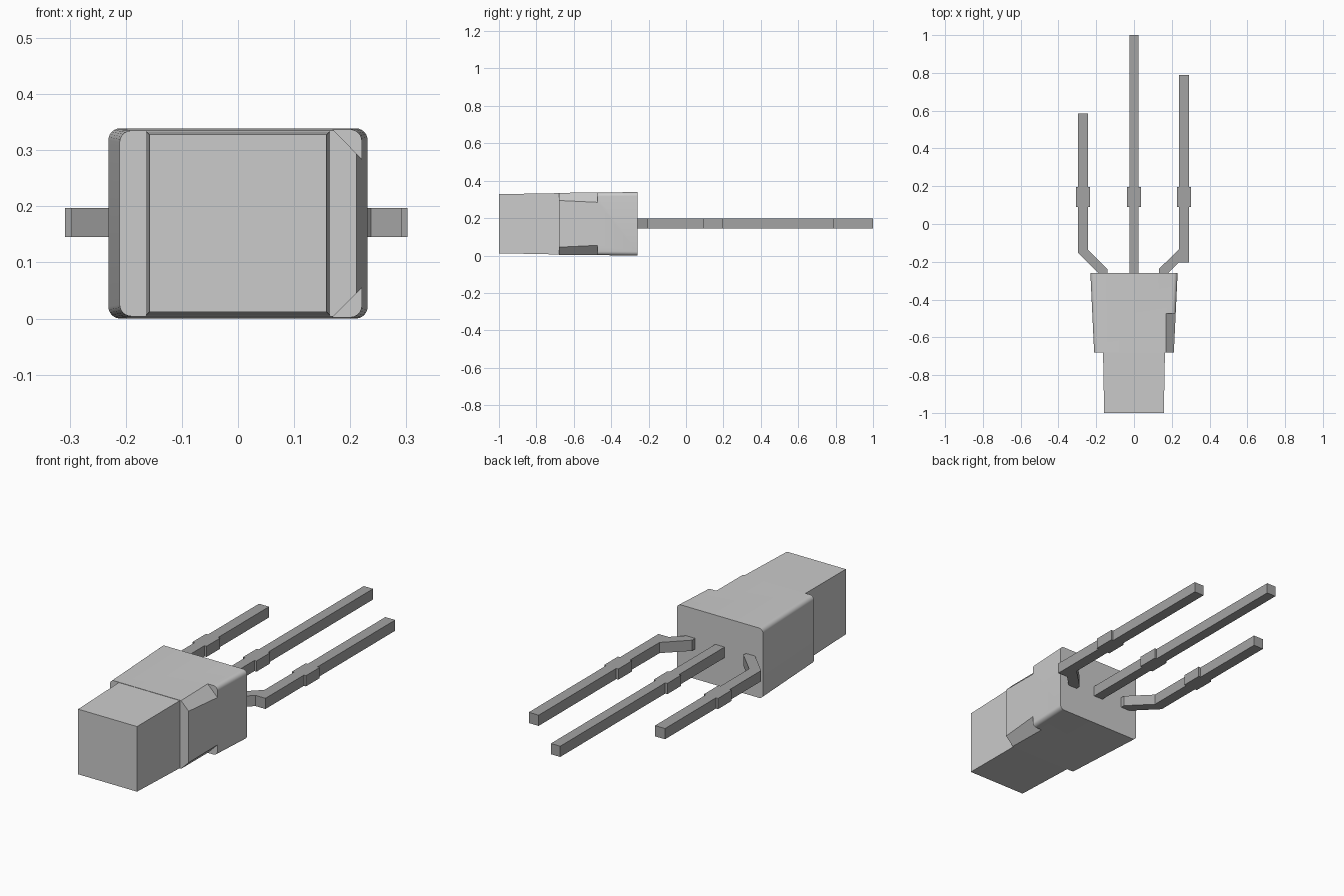
import bpy, bmesh, math
from mathutils import Vector

old = bpy.data.objects.get("Cube")
if old:
    bpy.data.objects.remove(old, do_unlink=True)


def material(name, rgb):
    m = bpy.data.materials.new(name)
    m.use_nodes = True
    m.diffuse_color = (*rgb, 1)
    m.node_tree.nodes["Principled BSDF"].inputs["Base Color"].default_value = (*rgb, 1)
    return m


LENS = material("light grey plastic", (0.6, 0.6, 0.6))
METAL = material("grey metal", (0.37, 0.37, 0.37))


def make_object(name, bm, mat):
    bmesh.ops.recalc_face_normals(bm, faces=bm.faces)
    me = bpy.data.meshes.new(name)
    bm.to_mesh(me)
    bm.free()
    me.materials.append(mat)
    ob = bpy.data.objects.new(name, me)
    bpy.context.collection.objects.link(ob)
    return ob


def loft(name, sections, mat):
    """Join equal-length closed rings of points and cap both ends."""
    bm = bmesh.new()
    a, b = [[bm.verts.new(p) for p in ring] for ring in sections]
    n = len(a)
    for i in range(n):
        bm.faces.new((a[i], a[(i + 1) % n], b[(i + 1) % n], b[i]))
    bm.faces.new(a)
    bm.faces.new(b)
    return make_object(name, bm, mat)


def rounded_rect(y, hx, z0, z1, r, steps=6):
    """Ring in the xz plane with rounded corners."""
    pts = []
    corners = [(hx - r, z1 - r), (-hx + r, z1 - r), (-hx + r, z0 + r), (hx - r, z0 + r)]
    for k, (cx, cz) in enumerate(corners):
        for i in range(steps + 1):
            a = math.pi / 2 * (k + i / steps)
            pts.append((cx + r * math.cos(a), y, cz + r * math.sin(a)))
    return pts


def rect(y, hx, z0, z1):
    return [(hx, y, z1), (-hx, y, z1), (-hx, y, z0), (hx, y, z0)]


# Housing: drafted block with rounded long edges
housing = loft("housing", [rounded_rect(-0.68, 0.211, 0.004, 0.335, 0.021),
                           rounded_rect(-0.26, 0.231, 0.0, 0.339, 0.021)], LENS)

# Chamfer notches on the +x side, top and bottom
for label, s in (("upper", 1), ("lower", -1)):
    tri = [(0.1, 0.4055 - 0.1695), (0.4, 0.105 - 0.1695), (0.4, 0.236)]
    rings = [[(x, y, 0.1695 + s * z) for x, z in tri] for y in (-0.75, -0.473)]
    cutter = loft(label + "_notch_cutter", rings, LENS)
    cutter.hide_render = True
    cutter.hide_set(True)
    mod = housing.modifiers.new(label + "_notch", 'BOOLEAN')
    mod.operation = 'DIFFERENCE'
    mod.solver = 'EXACT'
    mod.object = cutter

# Apply the cuts and drop the cutters
bpy.context.view_layer.update()
dg = bpy.context.evaluated_depsgraph_get()
cut_mesh = bpy.data.meshes.new_from_object(housing.evaluated_get(dg))
cutters = [m.object for m in housing.modifiers]
housing.modifiers.clear()
housing.data = cut_mesh
for c in cutters:
    bpy.data.objects.remove(c, do_unlink=True)

# Smooth only the rounded edges
bpy.ops.object.select_all(action='DESELECT')
housing.select_set(True)
bpy.context.view_layer.objects.active = housing
bpy.ops.object.shade_smooth_by_angle(angle=math.radians(30))

# Square front block
loft("front_block", [rect(-1.0, 0.158, 0.012, 0.328),
                     rect(-0.67, 0.164, 0.0055, 0.3335)], LENS)


def lead(name, outline):
    """Flat lead: xy outline extruded over the lead thickness."""
    return loft(name, [[(x, y, z) for x, y in outline] for z in (0.145, 0.197)], METAL)


def straight(x0, x1, end):
    """Outline up the right side, over the tip and down the left side, with a collar."""
    c0, c1, w = 0.09, 0.195, 0.011
    return [(x1, c0), (x1 + w, c0), (x1 + w, c1), (x1, c1), (x1, end),
            (x0, end), (x0, c1), (x0 - w, c1), (x0 - w, c0), (x0, c0)]


# Three leads of different lengths; the outer two bend in to the housing
lead("center_lead", [(-0.025, -0.265), (0.025, -0.265)] + straight(-0.025, 0.025, 1.0))
lead("right_lead", [(-0.297, -0.152), (-0.187, -0.262), (-0.14, -0.262),
                    (-0.14, -0.24), (-0.243, -0.137)] + straight(-0.297, -0.243, 0.585))
lead("left_lead", [(0.237, -0.135), (0.133, -0.237), (0.133, -0.262), (0.18, -0.262),
                   (0.237, -0.205), (0.291, -0.205)] + straight(0.238, 0.291, 0.79))
